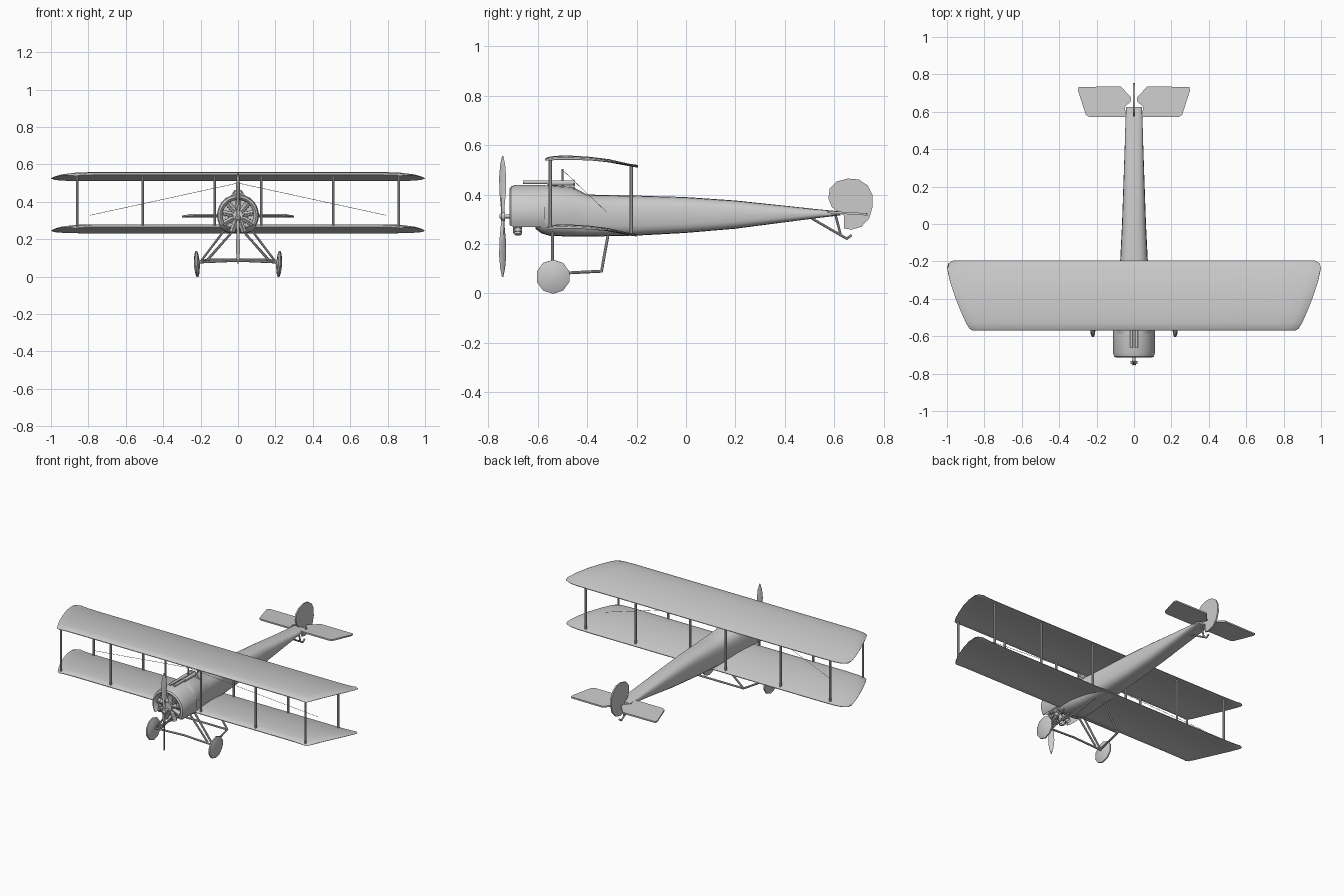
import bpy, bmesh, math
from mathutils import Vector, Matrix

if "Cube" in bpy.data.objects:
    bpy.data.objects.remove(bpy.data.objects["Cube"])


def finish(name, bm, smooth=40):
    bmesh.ops.recalc_face_normals(bm, faces=bm.faces)
    me = bpy.data.meshes.new(name)
    bm.to_mesh(me)
    bm.free()
    ob = bpy.data.objects.new(name, me)
    bpy.context.collection.objects.link(ob)
    if smooth:
        me.shade_smooth()
        me.set_sharp_from_angle(angle=math.radians(smooth))
    return ob


def add_rod(bm, a, b, r1, r2=None, n=8):
    a, b = Vector(a), Vector(b)
    d = b - a
    m = Matrix.Translation((a + b) / 2) @ d.to_track_quat('Z', 'Y').to_matrix().to_4x4()
    bmesh.ops.create_cone(bm, cap_ends=True, segments=n, radius1=r1,
                          radius2=r1 if r2 is None else r2, depth=d.length, matrix=m)


def rods(name, pairs, r, n=8, mirror=False):
    bm = bmesh.new()
    for a, b in pairs:
        add_rod(bm, a, b, r, n=n)
        if mirror:
            add_rod(bm, (-a[0], *a[1:]), (-b[0], *b[1:]), r, n=n)
    return finish(name, bm)


def loft(bm, rings, closed=True, caps=True):
    vs = [[bm.verts.new(p) for p in ring] for ring in rings]
    n = len(vs[0])
    for r0, r1 in zip(vs, vs[1:]):
        for i in range(n if closed else n - 1):
            j = (i + 1) % n
            bm.faces.new((r0[i], r0[j], r1[j], r1[i]))
    if caps:
        bm.faces.new(vs[0])
        bm.faces.new(vs[-1])


def plate(name, pts, thick, to3d, mirror=False):
    # flat outline extruded both ways about its plane
    bm = bmesh.new()
    for s in ((1, -1) if mirror else (1,)):
        loft(bm, [[to3d(u * s, v, h) for u, v in pts] for h in (-thick / 2, thick / 2)])
    return finish(name, bm)


# fuselage: y, half width, bottom, top
sections = [(-0.61, 0.085, 0.262, 0.425), (-0.585, 0.104, 0.243, 0.437),
            (-0.55, 0.106, 0.233, 0.438), (-0.46, 0.098, 0.23, 0.432),
            (-0.40, 0.088, 0.23, 0.40), (-0.2, 0.074, 0.234, 0.396),
            (0, 0.064, 0.245, 0.39), (0.2, 0.057, 0.262, 0.376),
            (0.4, 0.05, 0.288, 0.355), (0.54, 0.046, 0.306, 0.34),
            (0.625, 0.043, 0.316, 0.332)]
rings = []
for y, w, zb, zt in sections:
    ring = []
    k = 0.9 if y < -0.4 else 0.7
    for i in range(20):
        a = 2 * math.pi * i / 20
        c, s = math.cos(a), math.sin(a)
        e = k if s > 0 else 0.6
        ring.append((w * math.copysign(abs(c) ** e, c), y,
                     (zb + zt) / 2 + (zt - zb) / 2 * math.copysign(abs(s) ** e, s)))
    rings.append(ring)
bm = bmesh.new()
loft(bm, rings)
finish("fuselage", bm)

# horseshoe engine cowl, open at front and bottom
CZ = 0.327
profile = [(-0.685, 0.082), (-0.705, 0.086), (-0.714, 0.096), (-0.708, 0.106),
           (-0.69, 0.112), (-0.57, 0.112)]
bm = bmesh.new()
arcs = [math.radians(-31 + 242 * i / 24) for i in range(25)]
loft(bm, [[(r * math.cos(a), y, CZ + r * math.sin(a)) for a in arcs] for y, r in profile],
     closed=False, caps=False)
finish("engine_cowl", bm)

# rotary engine: crankcase and nine finned cylinders
bm = bmesh.new()
add_rod(bm, (0, -0.61, CZ), (0, -0.705, CZ), 0.035, 0.028, 14)
for i in range(9):
    a = math.radians(-90 + 20 + 40 * i)
    d = Vector((math.cos(a), 0, math.sin(a)))
    c = Vector((0, -0.68, CZ))
    add_rod(bm, c + d * 0.02, c + d * 0.094, 0.014, n=10)
    for q in (0.05, 0.065, 0.08):
        add_rod(bm, c + d * q, c + d * (q + 0.005), 0.018, n=10)
    add_rod(bm, c + d * 0.02 + Vector((0, -0.018, 0)), c + d * 0.09 + Vector((0, -0.018, 0)), 0.003, n=6)
finish("rotary_engine", bm)

# propeller
PZ, PY = 0.312, -0.742
bm = bmesh.new()
for s in (1, -1):
    rings = []
    for t, w in ((0.0, 0.008), (0.04, 0.009), (0.1, 0.016), (0.16, 0.018), (0.21, 0.013), (0.245, 0.003)):
        ang = math.radians(62 - 60 * t) * s
        ring = []
        for u, v in ((-1, 0), (0, 0.25), (1, 0), (0, -0.25)):
            v = v * 0.018 if t > 0.05 else v * 0.04
            ring.append((u * w * math.cos(ang) - v * math.sin(ang),
                         PY + u * w * math.sin(ang) + v * math.cos(ang), PZ + s * t))
        rings.append(ring)
    loft(bm, rings)
finish("propeller", bm)
bm = bmesh.new()
add_rod(bm, (0, -0.70, PZ), (0, -0.738, PZ), 0.008, n=10)
add_rod(bm, (0, -0.732, PZ), (0, -0.746, PZ), 0.018, n=12)
add_rod(bm, (0, -0.746, PZ), (0, -0.755, PZ), 0.014, 0.006, 12)
finish("propeller_hub", bm)

# wings: y, half span, top, bottom
chord = [(-0.57, 0.862, 0.545, 0.541), (-0.56, 0.88, 0.552, 0.538), (-0.53, 0.898, 0.557, 0.54),
         (-0.47, 0.925, 0.558, 0.543), (-0.39, 0.957, 0.553, 0.539), (-0.31, 0.983, 0.543, 0.53),
         (-0.235, 0.999, 0.526, 0.516), (-0.21, 0.993, 0.519, 0.511), (-0.195, 0.965, 0.514, 0.51)]


def wing(name, dz, dy, scale):
    bm = bmesh.new()
    rings = []
    for f in (-1, -0.985, -0.94, -0.86, -0.43, 0, 0.43, 0.86, 0.94, 0.985, 1):
        k = {1: 0.12, 0.985: 0.55, 0.94: 0.85}.get(abs(f), 1)
        up, low = [], []
        for y, w, zt, zb in chord:
            m, h = (zt + zb) / 2 + dz, (zt - zb) / 2 * k
            m += (0.53 + dz - m) * (1 - k) * 0.5
            yy = -0.38 + (y + 0.38) * scale + dy
            up.append((f * w, yy, m + h))
            low.append((f * w, yy, m - h))
        rings.append(up + low[::-1])
    loft(bm, rings)
    finish(name, bm)


wing("upper_wing", 0, 0, 1)
wing("lower_wing", -0.279, 0, 0.97)

# interplane and centre struts
rods("wing_struts", [((x, y, z0), (x, y, z1)) for x in (0.86, 0.51, 0.125)
                     for y, z0, z1 in ((-0.55, 0.262, 0.545), (-0.222, 0.236, 0.516))],
     0.007, mirror=True)
# control wires and mast
rods("control_wires", [((0, -0.5, 0.5), (0.79, -0.32, 0.328))], 0.0012, 4, True)
rods("wire_mast", [((0, -0.5, 0.43), (0, -0.5, 0.503))], 0.004)

# twin guns and windscreen
rods("guns", [((0.014, -0.56, 0.447), (0.014, -0.45, 0.447))], 0.011, 10, True)
rods("gun_barrels", [((0.014, -0.66, 0.45), (0.014, -0.56, 0.45))], 0.008, 10, True)
plate("windscreen", [(-0.045, 0.42), (0.045, 0.42), (0.02, 0.462), (-0.02, 0.462)], 0.004,
      lambda u, v, h: (u, -0.453 + h, v))

# tailplane halves with swept inner notch
plate("tailplane", [(0.04, 0.573), (0.24, 0.573), (0.258, 0.585), (0.3, 0.715), (0.295, 0.733),
                    (0.07, 0.735), (0.015, 0.675), (0.018, 0.655), (0.05, 0.625)], 0.009,
      lambda u, v, h: (u, v, 0.325 + h - 0.06 * (v - 0.65)), True)
# rounded rudder
plate("rudder", [(0.62, 0.325), (0.59, 0.35), (0.576, 0.385), (0.582, 0.425), (0.61, 0.453),
                 (0.655, 0.465), (0.70, 0.461), (0.735, 0.437), (0.754, 0.40), (0.755, 0.35),
                 (0.742, 0.305), (0.71, 0.27), (0.67, 0.258), (0.64, 0.263), (0.64, 0.315)], 0.009,
      lambda u, v, h: (h, u, v))
# tail skid
rods("tail_skid", [((0, 0.51, 0.303), (0, 0.65, 0.222)), ((0, 0.648, 0.22), (0, 0.67, 0.236)),
                   ((0, 0.605, 0.318), (0, 0.625, 0.24))], 0.005)

# wheels: shallow double cones, slightly canted
for s, side in ((1, "right"), (-1, "left")):
    bm = bmesh.new()
    rings = [[(x, r * math.cos(a), r * math.sin(a)) for a in
              [2 * math.pi * (i + 0.5) / 10 for i in range(10)]]
             for x, r in ((-0.016, 0.012), (-0.01, 0.055), (-0.004, 0.069), (0.004, 0.069),
                          (0.01, 0.055), (0.016, 0.012))]
    loft(bm, rings)
    w = finish(side + "_wheel", bm)
    w.location = (0.22 * s, -0.538, 0.0675)
    w.rotation_euler = (0, math.radians(3 * s), 0)

# undercarriage legs and axles
rods("undercarriage", [((0.075, -0.54, 0.245), (0.2, -0.54, 0.08)),
                       ((0.03, -0.315, 0.24), (0.165, -0.342, 0.09)),
                       ((0.165, -0.342, 0.09), (0.2, -0.538, 0.08)),
                       ((0.03, -0.54, 0.24), (0.165, -0.54, 0.085)),
                       ((0, -0.54, 0.085), (0.23, -0.54, 0.075)),
                       ((0, -0.342, 0.09), (0.165, -0.342, 0.09))], 0.006, mirror=True)
